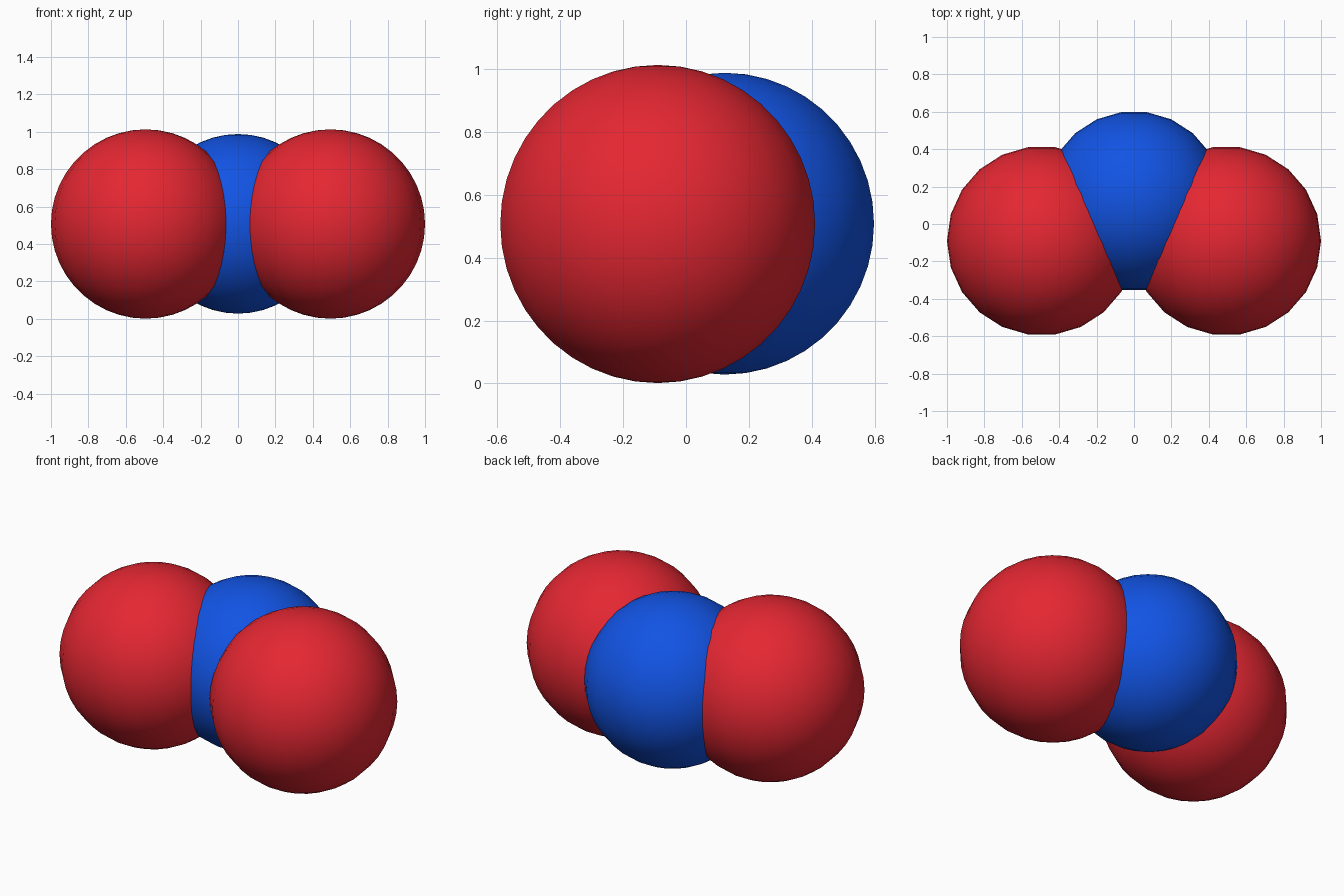
import bpy, bmesh, math
from mathutils import Matrix

if "Cube" in bpy.data.objects:
    bpy.data.objects.remove(bpy.data.objects["Cube"])


def material(name, color):
    m = bpy.data.materials.new(name)
    m.diffuse_color = (*color, 1.0)
    m.use_nodes = True
    m.node_tree.nodes["Principled BSDF"].inputs["Base Color"].default_value = m.diffuse_color
    return m


def ball(name, center, radius, mat):
    bm = bmesh.new()
    bmesh.ops.create_uvsphere(bm, u_segments=22, v_segments=22, radius=radius)
    # turn so that a meridian lies on the x axis
    bmesh.ops.rotate(bm, verts=bm.verts, cent=(0, 0, 0),
                     matrix=Matrix.Rotation(math.pi / 2, 3, 'Z'))
    for f in bm.faces:
        f.smooth = True
    mesh = bpy.data.meshes.new(name)
    bm.to_mesh(mesh)
    bm.free()
    mesh.materials.append(mat)
    ob = bpy.data.objects.new(name, mesh)
    ob.location = center
    bpy.context.collection.objects.link(ob)
    return ob


red = material("red", (0.78, 0.02, 0.032))
blue = material("blue", (0.006, 0.088, 0.78))

# middle atom, set back
ball("middle_atom", (0, 0.123, 0.508), 0.48, blue)

# two larger outer atoms
for side, s in (("left", -1), ("right", 1)):
    ball(side + "_atom", (s * 0.494, -0.09, 0.507), 0.506, red)
